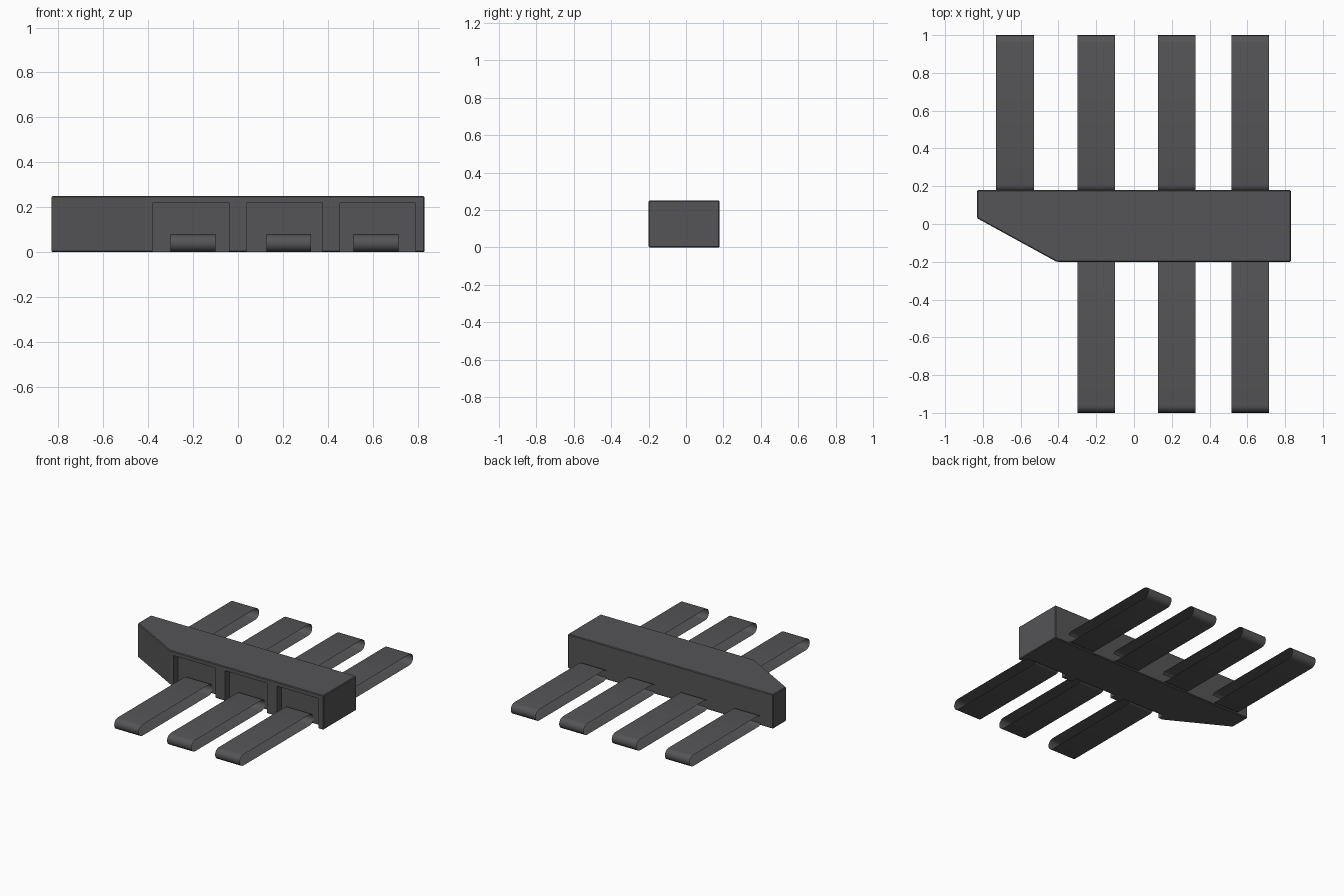
import bpy, bmesh, math

if "Cube" in bpy.data.objects:
    bpy.data.objects.remove(bpy.data.objects["Cube"])

grey = bpy.data.materials.new("dark grey")
grey.diffuse_color = (0.09, 0.09, 0.095, 1)
grey.use_nodes = True
grey.node_tree.nodes["Principled BSDF"].inputs["Base Color"].default_value = grey.diffuse_color


def finish(name, bm, smooth=False):
    bmesh.ops.recalc_face_normals(bm, faces=bm.faces)
    me = bpy.data.meshes.new(name)
    bm.to_mesh(me)
    bm.free()
    ob = bpy.data.objects.new(name, me)
    bpy.context.collection.objects.link(ob)
    me.materials.append(grey)
    if smooth:
        for p in me.polygons:
            p.use_smooth = True
    return ob


# housing: chamfered outline pulled up, with slightly softened edges
outline = [(-0.83, 0.03), (-0.41, -0.2), (0.83, -0.2), (0.83, 0.18), (-0.83, 0.18)]
bm = bmesh.new()
base = bm.faces.new([bm.verts.new((x, y, 0)) for x, y in outline])
up = bmesh.ops.extrude_face_region(bm, geom=[base])["geom"]
bmesh.ops.translate(bm, vec=(0, 0, 0.25), verts=[v for v in up if isinstance(v, bmesh.types.BMVert)])
if base.is_valid and len(bm.faces) == 6:
    bm.faces.new([v for v in sorted(bm.verts, key=lambda v: v.co.z)[:5]])
bmesh.ops.recalc_face_normals(bm, faces=bm.faces)
bmesh.ops.bevel(bm, geom=bm.edges[:], offset=0.005, segments=1, affect='EDGES')
body = finish("housing", bm)

# recesses in the front, open at the bottom
for i, (x0, x1) in enumerate([(-0.38, -0.04), (0.037, 0.375), (0.455, 0.79)]):
    bm = bmesh.new()
    bmesh.ops.create_cube(bm, size=1)
    for v in bm.verts:
        v.co = (x1 if v.co.x > 0 else x0,
                -0.15 if v.co.y > 0 else -0.3,
                0.22 if v.co.z > 0 else -0.1)
    cutter = finish(f"recess_cutter_{i + 1}", bm)
    cutter.hide_render = True
    cutter.hide_set(True)
    mod = body.modifiers.new("recess", 'BOOLEAN')
    mod.operation = 'DIFFERENCE'
    mod.solver = 'EXACT'
    mod.object = cutter


# flat pins: thin sheet wrapped into a rounded loop, open on both sides
def pin(name, x0, x1, y0, y1, r=0.04, n=8):
    pts = []
    for cy, start in ((y1 - r, -90), (y0 + r, 90)):
        for k in range(n + 1):
            a = math.radians(start + 180 * k / n)
            pts.append((cy + r * math.cos(a), r + r * math.sin(a)))
    bm = bmesh.new()
    rows = [[bm.verts.new((x, y, z)) for y, z in pts] for x in (x0, x1)]
    m = len(pts)
    for k in range(m):
        j = (k + 1) % m
        bm.faces.new((rows[0][k], rows[0][j], rows[1][j], rows[1][k]))
    return finish(name, bm, smooth=True)


columns = [(-0.73, -0.53), (-0.30, -0.10), (0.127, 0.325), (0.515, 0.715)]
for i, (x0, x1) in enumerate(columns):
    pin(f"rear_pin_{i + 1}", x0, x1, 0.17, 1.0)
    if i > 0:
        pin(f"front_pin_{i + 1}", x0, x1, -1.0, -0.15)
